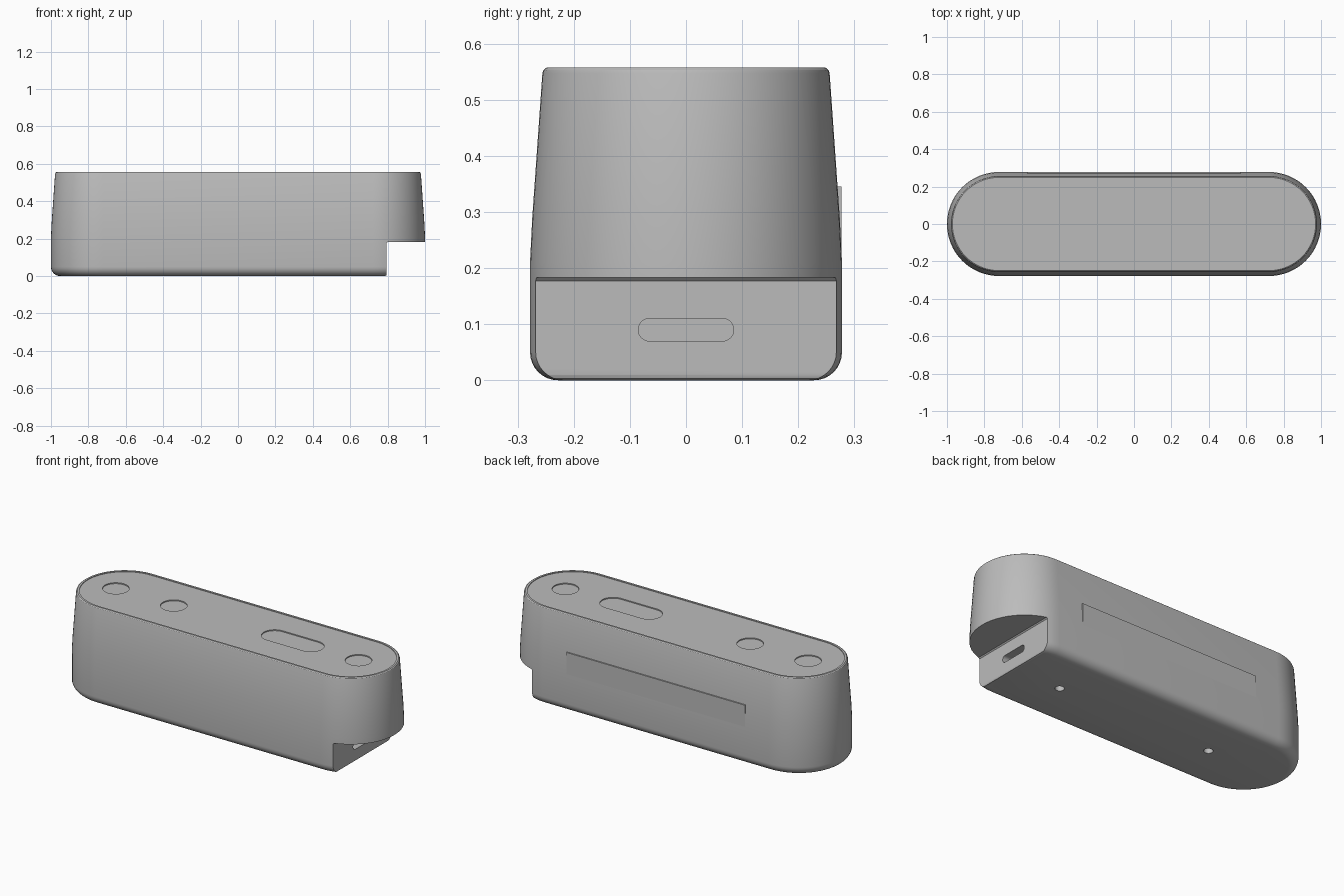
import bpy, bmesh, math
from mathutils import Matrix

cube = bpy.data.objects.get("Cube")
if cube:
    bpy.data.objects.remove(cube, do_unlink=True)

grey = bpy.data.materials.new("matte_grey")
grey.use_nodes = True
tone = (0.5, 0.5, 0.5, 1)
grey.diffuse_color = tone
grey.node_tree.nodes["Principled BSDF"].inputs["Base Color"].default_value = tone


def stadium(half, radius, steps=32):
    """Outline of two half circles joined by straight sides of length 2 * half."""
    pts = []
    for side in (1, -1):
        for i in range(steps + 1):
            if half == 0 and i == steps:
                continue
            a = math.pi * (i / steps - 0.5)
            pts.append((side * (half + radius * math.cos(a)), side * radius * math.sin(a)))
    return pts


def loft(name, rings, matrix=Matrix()):
    """Closed solid through equal-length rings of 3D points."""
    bm = bmesh.new()
    loops = [[bm.verts.new(matrix @ Matrix.Translation(p).translation) for p in r] for r in rings]
    for low, high in zip(loops, loops[1:]):
        for i in range(len(low)):
            j = (i + 1) % len(low)
            bm.faces.new((low[i], low[j], high[j], high[i]))
    bm.faces.new(loops[0][::-1])
    bm.faces.new(loops[-1])
    bmesh.ops.recalc_face_normals(bm, faces=bm.faces)
    mesh = bpy.data.meshes.new(name)
    bm.to_mesh(mesh)
    bm.free()
    mesh.materials.append(grey)
    obj = bpy.data.objects.new(name, mesh)
    bpy.context.collection.objects.link(obj)
    return obj


def pill(name, half, radius, z0, z1, matrix=Matrix()):
    return loft(name, [[(x, y, z) for x, y in stadium(half, radius)] for z in (z0, z1)], matrix)


def cut(target, cutter):
    cutter.hide_render = True
    mod = target.modifiers.new("cut", 'BOOLEAN')
    mod.operation, mod.solver, mod.object = 'DIFFERENCE', 'EXACT', cutter
    bpy.context.view_layer.objects.active = target
    bpy.ops.object.modifier_apply(modifier=mod.name)
    bpy.data.objects.remove(cutter, do_unlink=True)


# Tapered body with rounded bottom and a small top round
HALF, R, TOP = 0.722, 0.278, 0.557
profile = []
for i in range(9):
    a = math.pi / 2 * i / 8
    profile.append((R - 0.05 + 0.05 * math.sin(a), 0.05 - 0.05 * math.cos(a)))
profile += [(R, 0.21), (0.274, 0.29), (0.256, 0.547), (0.254, 0.553), (0.249, TOP)]
body = loft("body", [[(x, y, z) for x, y in stadium(HALF, r)] for r, z in profile])

# Undercut step at one end
step = [(0.78, -0.1), (0.785, 0), (0.792, 0.003), (0.795, 0.01), (0.795, 0.177),
        (0.801, 0.183), (1.2, 0.183), (1.2, -0.1)]
cut(body, loft("step_cutter", [[(x, y, z) for x, z in step] for y in (-0.5, 0.5)]))

# Port slot in the step wall
turn = Matrix.Translation((0.795, 0, 0.09)) @ Matrix(((0, 0, 1, 0), (1, 0, 0, 0), (0, 1, 0, 0), (0, 0, 0, 1)))
cut(body, pill("slot_cutter", 0.065, 0.02, -0.06, 0.05, turn))

# Screw holes in the underside
for x in (-0.49, 0.49):
    cut(body, pill("hole_cutter", 0, 0.024, -0.05, 0.09, Matrix.Translation((x, 0, 0))))

# Recessed lid, with shallow button wells
cut(body, pill("lid_cutter", HALF, 0.238, TOP - 0.004, 0.7))
for x, half in ((-0.78, 0), (-0.41, 0), (0.35, 0.115), (0.77, 0)):
    cut(body, pill("button_cutter", half, 0.07, TOP - 0.01, 0.7, Matrix.Translation((x, 0, 0))))

# Upright pad on the tapered back
pad_outline = [(-0.57, 0.2), (0.57, 0.2), (0.57, 0.345), (-0.57, 0.345)]
pad = loft("back_pad", [[(x, y, z) for x, z in pad_outline] for y in (0.25, 0.2775)])

for obj in (body, pad):
    bpy.ops.object.select_all(action='DESELECT')
    obj.select_set(True)
    bpy.context.view_layer.objects.active = obj
    bpy.ops.object.shade_smooth_by_angle(angle=math.radians(32))
